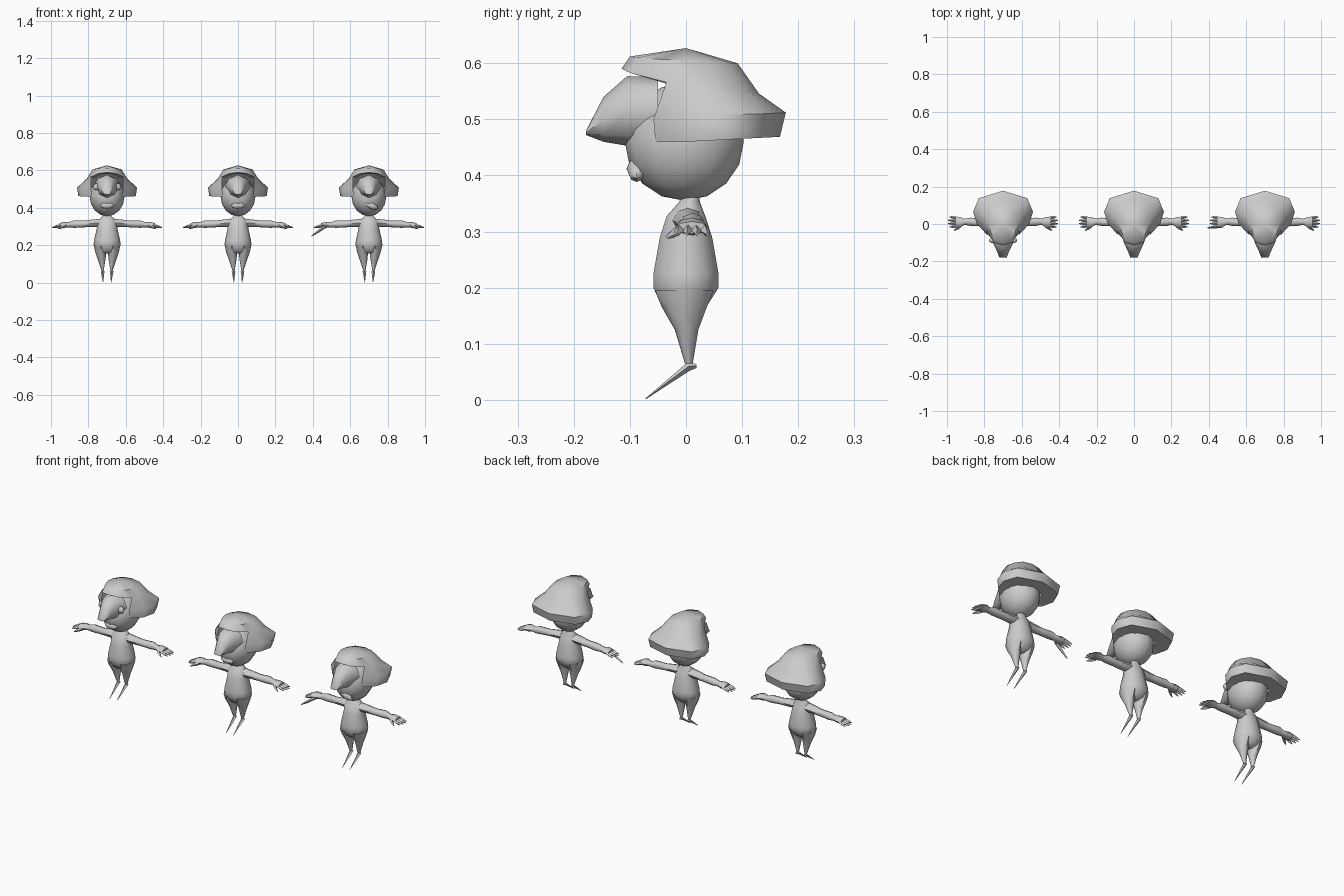
import bpy
import bmesh
import math
from mathutils import Vector, Matrix

cube = bpy.data.objects.get("Cube")
if cube:
    bpy.data.objects.remove(cube, do_unlink=True)

grey = bpy.data.materials.new("plain_grey")
grey.use_nodes = True
colour = (0.6, 0.6, 0.6, 1)
grey.diffuse_color = colour
grey.node_tree.nodes["Principled BSDF"].inputs["Base Color"].default_value = colour

# Directions spanning a cross-section for each loft axis
SPAN = {
    "x": (Vector((0, 1, 0)), Vector((0, 0, 1))),
    "y": (Vector((1, 0, 0)), Vector((0, 0, 1))),
    "z": (Vector((1, 0, 0)), Vector((0, 1, 0))),
}


def finish(bm, name, offset, angle=50):
    """Turn a bmesh into a placed, softly shaded object."""
    bmesh.ops.remove_doubles(bm, verts=bm.verts, dist=0.0001)
    bmesh.ops.recalc_face_normals(bm, faces=bm.faces)
    mesh = bpy.data.meshes.new(name)
    bm.to_mesh(mesh)
    bm.free()
    mesh.materials.append(grey)
    obj = bpy.data.objects.new(name, mesh)
    bpy.context.collection.objects.link(obj)
    obj.location.x = offset
    bpy.ops.object.select_all(action="DESELECT")
    obj.select_set(True)
    bpy.context.view_layer.objects.active = obj
    bpy.ops.object.shade_smooth_by_angle(angle=math.radians(angle))
    return obj


def loft(name, offset, axis, rings, sides=8, flip=1):
    """Skin elliptical rings given as x, y, z, radius, radius."""
    u, v = SPAN[axis]
    bm = bmesh.new()
    loops = []
    for x, y, z, ru, rv in rings:
        loop = []
        for i in range(sides):
            a = math.tau * i / sides
            p = Vector((x, y, z)) + u * ru * math.cos(a) + v * rv * math.sin(a)
            p.x *= flip
            loop.append(bm.verts.new(p))
        loops.append(loop)
    for low, high in zip(loops, loops[1:]):
        for i in range(sides):
            j = (i + 1) % sides
            bm.faces.new((low[i], low[j], high[j], high[i]))
    bm.faces.new(loops[0])
    bm.faces.new(loops[-1])
    return finish(bm, name, offset)


def ball(name, offset, centre, radii, u=12, v=8, roll=0):
    bm = bmesh.new()
    turn = Matrix.Rotation(math.radians(roll), 4, "Y")
    bmesh.ops.create_uvsphere(
        bm, u_segments=u, v_segments=v, radius=1,
        matrix=Matrix.Translation(centre) @ turn @ Matrix.Diagonal((*radii, 1)))
    return finish(bm, name, offset)


def spike(name, offset, start, end, radius, flip=1):
    """A four-sided tapering finger."""
    middle = [(a + b) / 2 for a, b in zip(start, end)]
    rings = [(*start, radius, radius), (*middle, radius, radius),
             (*end, radius * 0.3, radius * 0.3)]
    return loft(name, offset, "x", rings, 4, flip)


def hair(name, offset):
    """Domed crown with a short front lip and a flared skirt round the back."""
    top = [(0, -.1, .612), (.045, -.085, .61), (.065, -.045, .607), (.078, 0, .605),
           (.075, .045, .6), (.05, .08, .6), (0, .092, .6)]
    lip = [(0, -.115, .59), (.05, -.1, .583), (.085, -.035, .566), (.1, 0, .56),
           (.108, .05, .556), (.085, .108, .55), (0, .13, .546)]
    flare = [(.085, -.058, .5), (.14, 0, .505), (.16, .065, .508), (.13, .138, .51),
             (0, .178, .512)]
    hem = [(x * .96, y * .94, .46 + max(y, 0) * .05) for x, y, z in flare]
    inner = [(x * .55, y * .5, .47) for x, y, z in flare]
    inner[0] = (.07, -.055, .465)
    brow = [(x * .8, y * .75, z - .005) for x, y, z in lip[:3]]
    bm = bmesh.new()

    def patch(points):
        bm.faces.new([bm.verts.new(p) for p in points])

    def strip(a, b, side):
        mirror = lambda p: (p[0] * side, p[1], p[2])
        for i in range(len(a) - 1):
            patch([mirror(p) for p in (a[i], a[i + 1], b[i + 1], b[i])])

    for side in (1, -1):
        apex = (0, 0, .627)
        for p, q in zip(top, top[1:]):
            patch([apex, (p[0] * side, p[1], p[2]), (q[0] * side, q[1], q[2])])
        strip(top, lip, side)
        strip(lip[:3], brow, side)
        strip(lip[2:], flare, side)
        strip(flare, hem, side)
        strip(hem, inner, side)
    return finish(bm, name, offset)


def figure(label, offset):
    def n(part):
        return label + "_figure_" + part

    # Head, hair and large drooping nose
    ball(n("head"), offset, (0, -.003, .46), (.093, .106, .105))
    hair(n("hair"), offset)
    loft(n("nose"), offset, "y", [
        (0, -.178, .476, .02, .004), (0, -.147, .5, .032, .04),
        (0, -.105, .515, .052, .062), (0, -.05, .515, .07, .06)])

    # Mouth, crooked on the left figure, and raised eyes on the right one
    tilt = 25 if label == "left" else 0
    ball(n("mouth"), offset, (tilt * .0005, -.088, .412), (.04, .018, .018), 8, 4, tilt)
    if label == "right":
        for side in (1, -1):
            ball(n("eye"), offset, (side * .056, -.088, .512), (.02, .014, .018), 8, 6)

    # Neck and pear-shaped torso
    loft(n("torso"), offset, "z", [
        (0, .01, .37, .018, .013), (0, .006, .352, .026, .02),
        (0, 0, .328, .055, .036), (0, 0, .29, .055, .049),
        (0, 0, .225, .07, .061), (0, 0, .2, .072, .061),
        (0, -.003, .17, .058, .044), (0, -.003, .155, .03, .025)], 10)

    for side, word in ((1, "left_"), (-1, "right_")):
        # Tapering legs and pointed feet
        loft(n(word + "leg"), offset, "z", [
            (.035, -.003, .195, .035, .052), (.034, -.003, .165, .03, .04),
            (.029, .001, .125, .021, .021), (.024, .005, .065, .006, .007)], 8, side)
        loft(n(word + "foot"), offset, "y", [
            (.024, .019, .06, .004, .003), (.024, .005, .06, .01, .009),
            (.022, -.072, .002, .001, .001)], 4, side)

        # Arms with broad hands
        loft(n(word + "arm"), offset, "x", [
            (.035, .003, .32, .028, .022), (.07, .005, .318, .025, .02),
            (.12, .008, .314, .02, .018), (.175, .012, .313, .022, .02),
            (.205, .012, .309, .016, .014), (.23, .01, .309, .028, .016),
            (.255, .01, .307, .028, .011)], 8, side)

        # Four fingers and a thumb
        for i in range(4):
            y = -.01 + i * .014
            spike(n(word + "finger"), offset, (.245, y, .306),
                  (.298 - abs(i - 1.5) * .008, y + (i - 1.5) * .004, .295), .008, side)
        droop = label == "left" and side < 0
        tip = (.306, -.02, .25) if droop else (.262, -.034, .29)
        spike(n(word + "thumb"), offset, (.225, -.01, .305), tip, .009, side)


# Three matching figures in a row
for label, offset in (("right", -.7), ("middle", 0), ("left", .7)):
    figure(label, offset)
